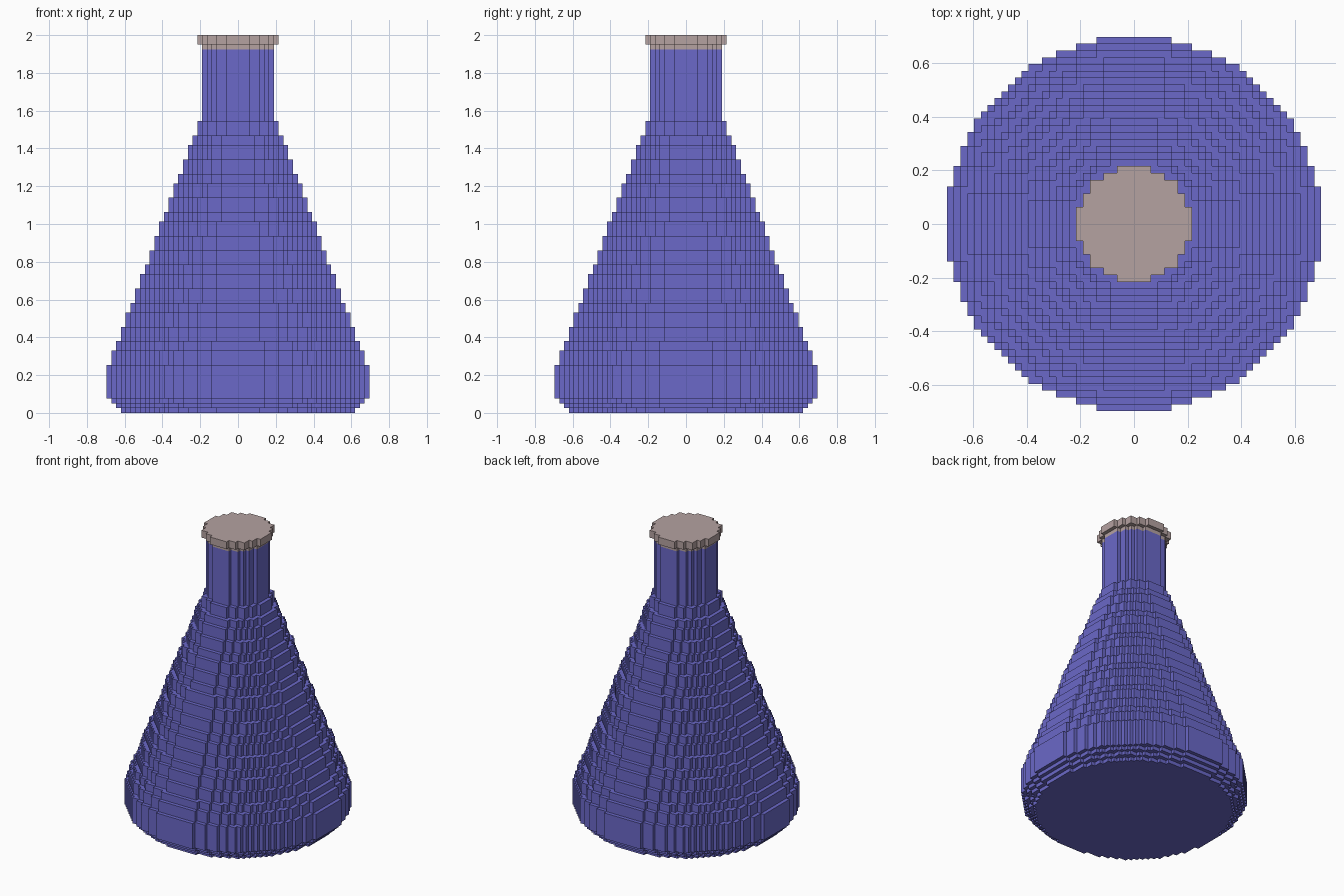
import bpy, bmesh

if "Cube" in bpy.data.objects:
    bpy.data.objects.remove(bpy.data.objects["Cube"])

V = 2 / 79  # size of one block


def material(name, rgb):
    m = bpy.data.materials.new(name)
    m.diffuse_color = (*rgb, 1)
    m.use_nodes = True
    m.node_tree.nodes["Principled BSDF"].inputs["Base Color"].default_value = m.diffuse_color
    return m


def inside(i, j, n):
    """Is cell (i, j) part of the blocky disc reaching n cells from the axis?"""
    return n >= 0 and i * i + j * j <= (n + 0.5) ** 2


def stepped_solid(name, layers, below, above, mat):
    """Stack of blocky discs (z0, z1, n); only the outer faces are made."""
    bm = bmesh.new()

    def quad(pts):
        bm.faces.new([bm.verts.new((x * V, y * V, z * V)) for x, y, z in pts])

    radii = [below] + [l[2] for l in layers] + [above]
    for k, (z0, z1, n) in enumerate(layers):
        lower, upper = radii[k], radii[k + 2]
        for i in range(-n, n + 1):
            for j in range(-n, n + 1):
                if not inside(i, j, n):
                    continue
                a, b, c, d = i - .5, i + .5, j - .5, j + .5
                if not inside(i, j, upper):
                    quad([(a, c, z1), (b, c, z1), (b, d, z1), (a, d, z1)])
                if not inside(i, j, lower):
                    quad([(a, c, z0), (a, d, z0), (b, d, z0), (b, c, z0)])
                for dx, dy in ((1, 0), (-1, 0), (0, 1), (0, -1)):
                    if not inside(i + dx, j + dy, n):
                        x, y = i + dx / 2, j + dy / 2
                        tx, ty = -dy / 2, dx / 2
                        quad([(x - tx, y - ty, z0), (x + tx, y + ty, z0),
                              (x + tx, y + ty, z1), (x - tx, y - ty, z1)])
    bmesh.ops.remove_doubles(bm, verts=bm.verts[:], dist=V * 0.01)
    bmesh.ops.dissolve_limit(bm, angle_limit=0.01, verts=bm.verts[:], edges=bm.edges[:])
    me = bpy.data.meshes.new(name)
    bm.to_mesh(me)
    bm.free()
    me.materials.append(mat)
    ob = bpy.data.objects.new(name, me)
    bpy.context.collection.objects.link(ob)
    return ob


blue = material("flask blue", (0.145, 0.14, 0.58))
tan = material("rim dusty tan", (0.46, 0.36, 0.355))

# Flask body: rounded foot, straight base band, stepped cone, neck
layers = [(0, 1, 24), (1, 2, 25), (2, 3, 26), (3, 10, 27)]
heights = [10, 13, 15, 18, 21, 23, 26, 29, 31, 34, 37, 40, 42, 45, 48, 50, 53, 56, 58, 61]
for k in range(len(heights) - 1):
    layers.append((heights[k], heights[k + 1], 26 - k))
layers.append((61, 76, 7))
stepped_solid("flask_body", layers, -1, 7, blue)

# Closed rim at the mouth
stepped_solid("flask_rim", [(76, 77, 7), (77, 79, 8)], 7, -1, tan)
